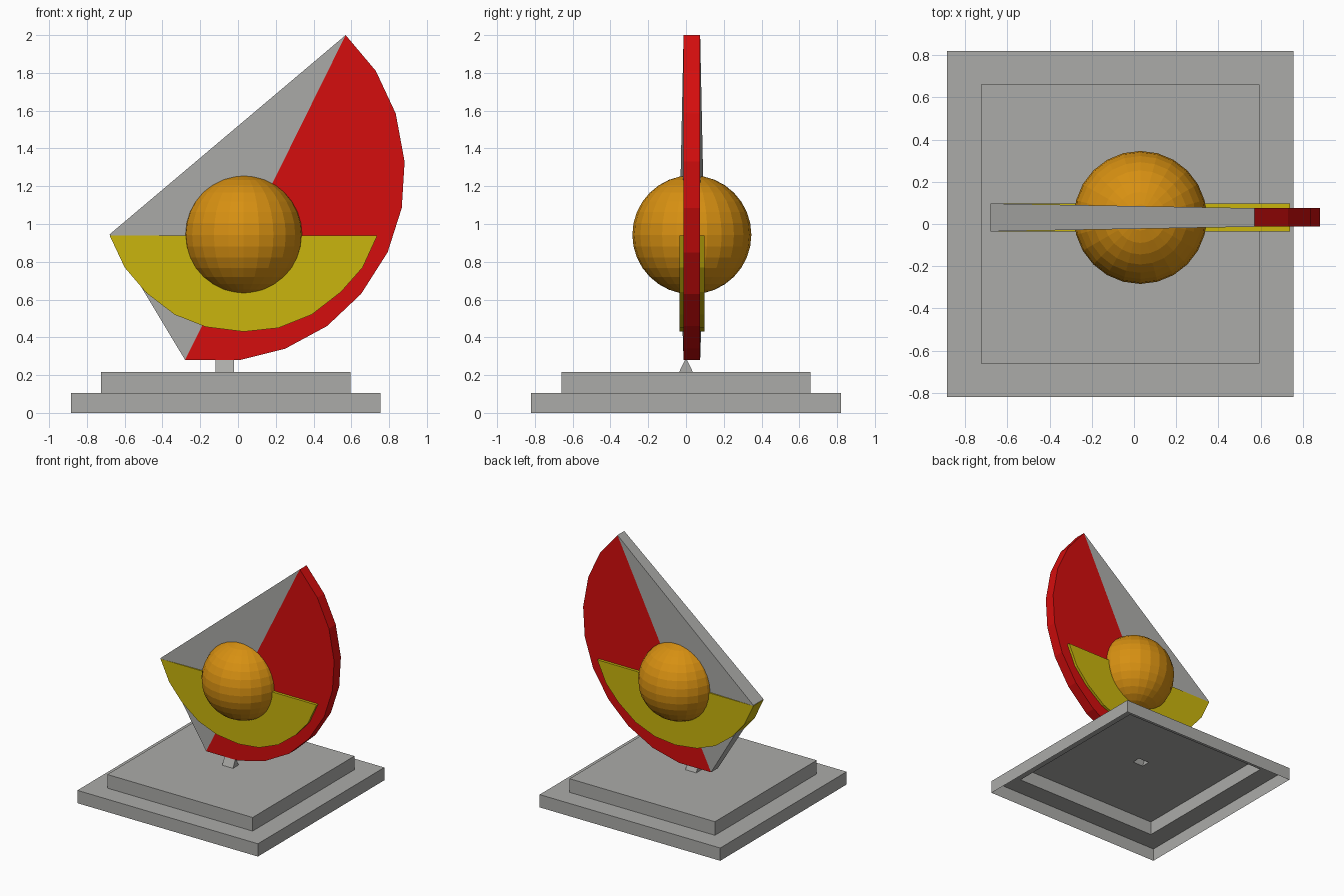
import bpy, bmesh
from mathutils import Matrix

if "Cube" in bpy.data.objects:
    bpy.data.objects.remove(bpy.data.objects["Cube"])


def material(name, rgb):
    m = bpy.data.materials.new(name)
    m.diffuse_color = (*rgb, 1)
    m.use_nodes = True
    m.node_tree.nodes["Principled BSDF"].inputs["Base Color"].default_value = m.diffuse_color
    return m


GREY = material("stone_grey", (0.41, 0.41, 0.395))
RED = material("red", (0.66, 0.004, 0.004))
YELLOW = material("yellow", (0.59, 0.46, 0.004))
ORANGE = material("orange", (0.68, 0.28, 0.006))


def finish(bm, name, mat):
    bmesh.ops.recalc_face_normals(bm, faces=bm.faces[:])
    me = bpy.data.meshes.new(name)
    bm.to_mesh(me)
    bm.free()
    me.materials.append(mat)
    ob = bpy.data.objects.new(name, me)
    bpy.context.collection.objects.link(ob)
    return ob


def plate(name, outline, y0, y1, mat):
    """Closed slab: an x-z outline extruded along y."""
    bm = bmesh.new()
    front = [bm.verts.new((x, y0, z)) for x, z in outline]
    back = [bm.verts.new((x, y1, z)) for x, z in outline]
    bm.faces.new(front)
    bm.faces.new(back[::-1])
    for i in range(len(outline)):
        j = (i + 1) % len(outline)
        bm.faces.new((front[i], front[j], back[j], back[i]))
    return finish(bm, name, mat)


# Stepped base and wedge post: one hollow shell lofted through rectangles,
# open underneath (x0, x1, half depth, z)
rings = [(-0.885, 0.755, 0.82, 0), (-0.885, 0.755, 0.82, 0.105),
         (-0.725, 0.595, 0.66, 0.105), (-0.725, 0.595, 0.66, 0.217),
         (-0.118, -0.02, 0.036, 0.217), (-0.118, -0.02, 0.003, 0.285)]
bm = bmesh.new()
loops = [[bm.verts.new(c) for c in
          ((x0, -d, z), (x1, -d, z), (x1, d, z), (x0, d, z))]
         for x0, x1, d, z in rings]
for low, high in zip(loops, loops[1:]):
    for i in range(4):
        j = (i + 1) % 4
        bm.faces.new((low[i], low[j], high[j], high[i]))
bm.faces.new(loops[-1])
finish(bm, "stepped_base", GREY)

# Tilted red half disc
plate("red_half_disc",
      [(0.57, 2.0), (0.73, 1.81), (0.835, 1.585), (0.882, 1.33), (0.867, 1.085),
       (0.792, 0.85), (0.652, 0.63), (0.472, 0.46), (0.25, 0.34), (0.01, 0.28),
       (-0.28, 0.28)], -0.013, 0.075, RED)

# Level yellow half disc
plate("yellow_half_disc",
      [(-0.68, 0.94), (-0.60, 0.77), (-0.485, 0.635), (-0.335, 0.52),
       (-0.17, 0.455), (0.03, 0.43), (0.215, 0.45), (0.39, 0.52),
       (0.545, 0.64), (0.66, 0.77), (0.738, 0.94)], -0.035, 0.097, YELLOW)

# Grey web joining the red disc's chord to the yellow disc's tip
bm = bmesh.new()
tris = [[bm.verts.new(c) for c in ((0.57, ya, 2.0), (-0.28, ya, 0.28), (-0.68, yb, 0.945))]
        for ya, yb in ((-0.013, -0.035), (0.075, 0.097))]
a, b = tris
bm.faces.new(a)
bm.faces.new(b[::-1])
for i in (1, 2):
    j = (i + 1) % 3
    bm.faces.new((a[i], a[j], b[j], b[i]))
finish(bm, "grey_web", GREY)

# Orange ball
bm = bmesh.new()
bmesh.ops.create_uvsphere(bm, u_segments=24, v_segments=16, radius=0.315,
                          matrix=Matrix.Translation((0.03, 0.031, 0.943)))
finish(bm, "ball", ORANGE)
